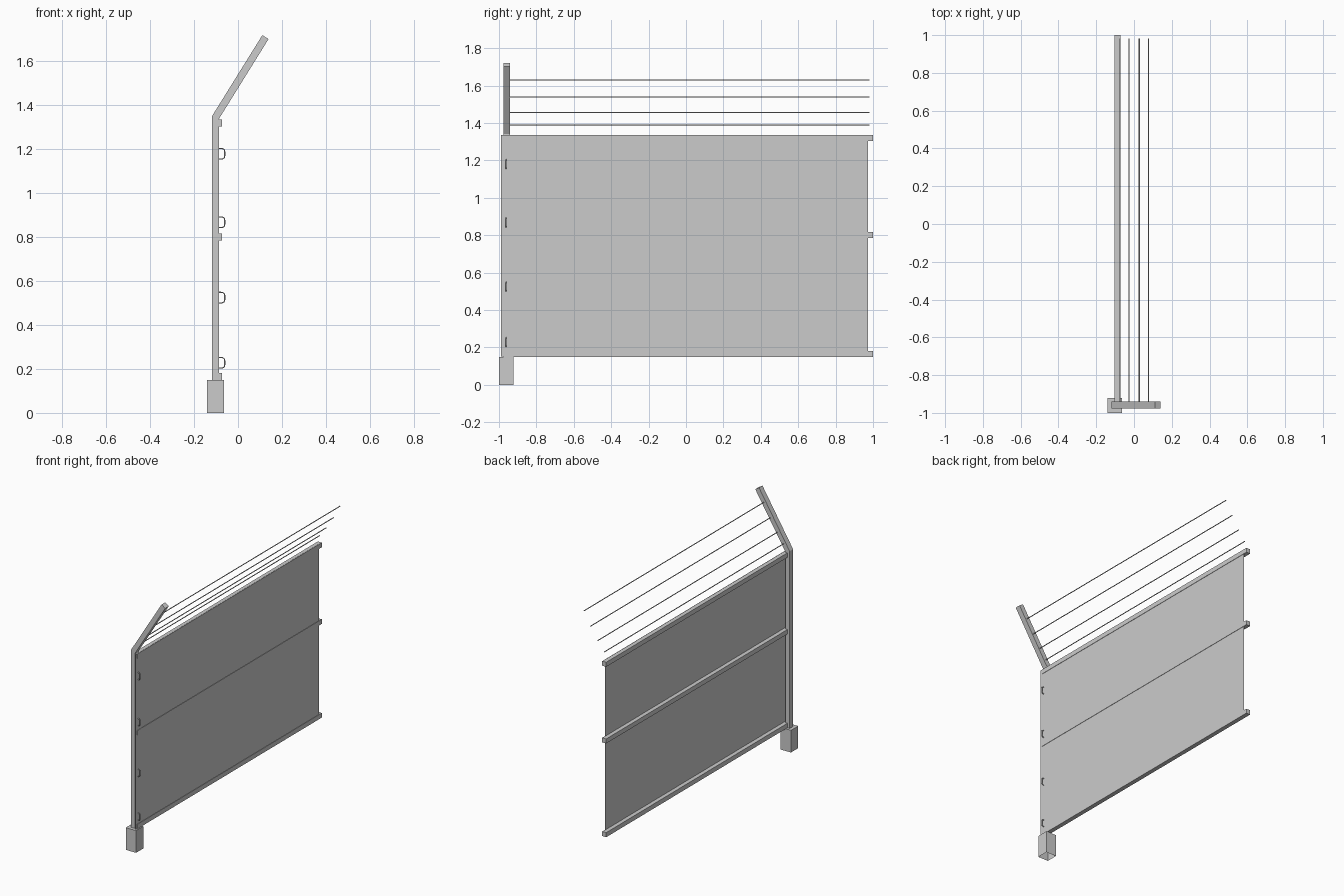
import bpy, bmesh, math
from mathutils import Vector

if "Cube" in bpy.data.objects:
    bpy.data.objects.remove(bpy.data.objects["Cube"])


def make_object(name, bm):
    bmesh.ops.recalc_face_normals(bm, faces=bm.faces)
    me = bpy.data.meshes.new(name)
    bm.to_mesh(me)
    bm.free()
    ob = bpy.data.objects.new(name, me)
    bpy.context.collection.objects.link(ob)
    return ob


def box(name, lo, hi, open_bottom=False):
    bm = bmesh.new()
    lo, hi = Vector(lo), Vector(hi)
    bmesh.ops.create_cube(bm, size=1)
    for v in bm.verts:
        v.co = (lo + hi) / 2 + v.co * (hi - lo)
    if open_bottom:
        low = [f for f in bm.faces if f.calc_center_median().z < lo.z + 1e-4]
        bmesh.ops.delete(bm, geom=low, context='FACES_ONLY')
    return make_object(name, bm)


def extrude_xz(name, profile, y0, y1):
    bm = bmesh.new()
    face = bm.faces.new([bm.verts.new((x, y0, z)) for x, z in profile])
    geom = bmesh.ops.extrude_face_region(bm, geom=[face])['geom']
    for v in geom:
        if isinstance(v, bmesh.types.BMVert):
            v.co.y = y1
    if not any(f.is_valid and all(abs(v.co.y - y0) < 1e-6 for v in f.verts) for f in bm.faces):
        bm.faces.new([v for v in bm.verts if abs(v.co.y - y0) < 1e-6])
    return make_object(name, bm)


def wire(name, points, radius, resolution=1):
    cu = bpy.data.curves.new(name, 'CURVE')
    cu.dimensions = '3D'
    cu.bevel_depth = radius
    cu.bevel_resolution = resolution
    cu.use_fill_caps = True
    sp = cu.splines.new('POLY')
    sp.points.add(len(points) - 1)
    for p, co in zip(sp.points, points):
        p.co = (*co, 1)
    ob = bpy.data.objects.new(name, cu)
    bpy.context.collection.objects.link(ob)
    return ob


# Concrete footing, hollow underneath
box("footing", (-0.141, -1.0, 0), (-0.064, -0.922, 0.15), open_bottom=True)

# Post with the outward leaning arm, one bent profile
extrude_xz("post_and_arm",
           [(-0.119, 0.15), (-0.086, 0.15), (-0.086, 1.34),
            (0.139, 1.702), (0.111, 1.72), (-0.119, 1.35)],
           -0.977, -0.94)

# Horizontal rails
for i, z in enumerate((0.15, 0.785, 1.304)):
    box(f"rail_{i + 1}", (-0.102, -0.975, z), (-0.072, 1.0, z + 0.031))

# Thin fence panel sheet
bm = bmesh.new()
bm.faces.new([bm.verts.new((-0.0745, y, z)) for y, z in
              ((-0.99, 0.152), (0.973, 0.152), (0.973, 1.336), (-0.99, 1.336))])
make_object("fence_panel", bm)

# Bent clips tying the panel to the post
bend = [(-0.095, 0.024), (-0.072, 0.024), (-0.063, 0.019), (-0.0605, 0.01)]
bend += [(x, -z) for x, z in reversed(bend)]
for i, zc in enumerate((0.228, 0.525, 0.868, 1.18)):
    wire(f"panel_clip_{i + 1}", [(x, -0.962, zc + z) for x, z in bend], 0.003)

# Strands carried by the arm
for i, (x, z) in enumerate(((-0.074, 1.39), (-0.026, 1.455), (0.028, 1.538), (0.077, 1.629))):
    wire(f"top_strand_{i + 1}", [(x, -0.955, z), (x, 0.982, z)], 0.003)
